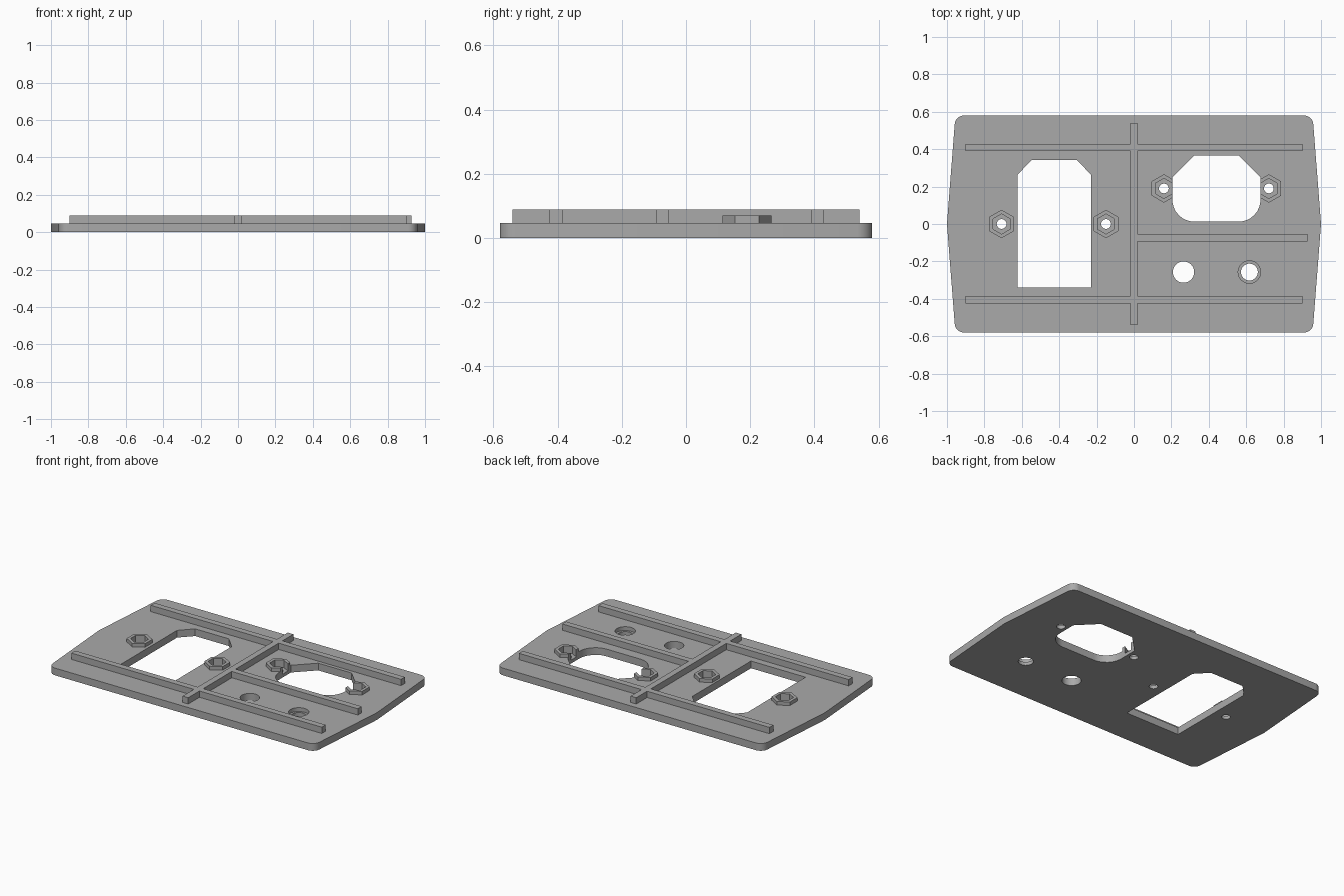
import bpy, bmesh
from math import sin, cos, pi, radians
from mathutils import Vector

PLATE_TOP, RIB_TOP, BOSS_TOP = 0.047, 0.088, 0.07
POCKET_FLOOR = 0.022

if "Cube" in bpy.data.objects:
    bpy.data.objects.remove(bpy.data.objects["Cube"], do_unlink=True)

grey = bpy.data.materials.new("panel_grey")
grey.use_nodes = True
grey.diffuse_color = (0.4, 0.4, 0.4, 1)
grey.node_tree.nodes["Principled BSDF"].inputs["Base Color"].default_value = (0.4, 0.4, 0.4, 1)


def prism(name, outline, z0, z1):
    """Upright solid from a counter-clockwise outline."""
    bm = bmesh.new()
    face = bm.faces.new([bm.verts.new((x, y, z0)) for x, y in outline])
    top = bmesh.ops.extrude_face_region(bm, geom=[face])["geom"]
    verts = [v for v in top if isinstance(v, bmesh.types.BMVert)]
    bmesh.ops.translate(bm, verts=verts, vec=(0, 0, z1 - z0))
    bmesh.ops.recalc_face_normals(bm, faces=bm.faces)
    mesh = bpy.data.meshes.new(name)
    bm.to_mesh(mesh)
    bm.free()
    mesh.materials.append(grey)
    obj = bpy.data.objects.new(name, mesh)
    bpy.context.collection.objects.link(obj)
    return obj


def ring(x, y, r, n):
    return [(x + r * cos(pi / 2 + 2 * pi * i / n), y + r * sin(pi / 2 + 2 * pi * i / n)) for i in range(n)]


def rect(x0, x1, y0, y1):
    return [(x0, y0), (x1, y0), (x1, y1), (x0, y1)]


def rounded(corners, steps=8):
    """Outline from (x, y, radius); radius 0 keeps the corner sharp."""
    out = []
    for i, (x, y, r) in enumerate(corners):
        p = Vector((x, y))
        if r == 0:
            out.append(p)
            continue
        a = (Vector(corners[i - 1][:2]) - p).normalized()
        b = (Vector(corners[(i + 1) % len(corners)][:2]) - p).normalized()
        half = a.angle(b) / 2
        centre = p + (a + b).normalized() * r / sin(half)
        start = p + a * r / (sin(half) / cos(half)) - centre
        end = p + b * r / (sin(half) / cos(half)) - centre
        for k in range(steps + 1):
            out.append(centre + start.lerp(end, k / steps).normalized() * r)
    return out


def combine(obj, other, operation):
    mod = obj.modifiers.new(operation.lower(), "BOOLEAN")
    mod.operation, mod.solver, mod.object = operation, "EXACT", other
    bpy.context.view_layer.objects.active = obj
    bpy.ops.object.modifier_apply(modifier=mod.name)


def discard(obj):
    bpy.data.objects.remove(obj, do_unlink=True)


def cut(targets, outline, z0=-0.1, z1=0.2):
    cutter = prism("cutter", outline, z0, z1)
    for t in targets:
        combine(t, cutter, "DIFFERENCE")
    discard(cutter)


# Base plate with bowed ends and rounded corners
plate = prism("base_plate", rounded([
    (-0.955, -0.58, 0.05), (0.955, -0.58, 0.05), (1, 0, 0),
    (0.955, 0.58, 0.05), (-0.955, 0.58, 0.05), (-1, 0, 0)]), 0, PLATE_TOP)

# Window openings
inlet_window = [(-0.623, -0.339), (-0.23, -0.339), (-0.23, 0.263), (-0.305, 0.342),
                (-0.548, 0.342), (-0.623, 0.263)]
outlet_window = rounded([(0.206, 0.013, 0.115), (0.676, 0.013, 0.115), (0.676, 0.25, 0),
                         (0.561, 0.366, 0), (0.321, 0.366, 0), (0.206, 0.25, 0)])
cut([plate], inlet_window)

# Hexagonal nut bosses with pocket and screw hole
bosses = {"left_inner_boss": (0.16, 0.19), "left_outer_boss": (0.721, 0.19),
          "right_outer_boss": (-0.708, 0), "right_inner_boss": (-0.15, 0)}
for name, (x, y) in bosses.items():
    boss = prism(name, ring(x, y, 0.076, 6), PLATE_TOP, BOSS_TOP)
    cut([plate, boss], ring(x, y, 0.0535, 6), POCKET_FLOOR)
    cut([plate], ring(x, y, 0.026, 24))
    if x > 0:
        cut([boss], outlet_window)
cut([plate], outlet_window)

# Round holes, the outer one stepped
cut([plate], ring(0.265, -0.257, 0.057, 40))
cut([plate], ring(0.617, -0.257, 0.06, 40), POCKET_FLOOR)
cut([plate], ring(0.617, -0.257, 0.045, 40))

# Stiffening ribs joined to the central spine
ribs = prism("stiffening_ribs", rect(-0.02, 0.02, -0.54, 0.54), PLATE_TOP, RIB_TOP)
for x0, x1, y in ((-0.9, 0.9, 0.409), (-0.9, 0.9, -0.405), (0, 0.927, -0.073)):
    rib = prism("rib", rect(x0, x1, y - 0.02, y + 0.02), PLATE_TOP, RIB_TOP)
    combine(ribs, rib, "UNION")
    discard(rib)

# Smooth the curved walls, keep the edges sharp
bpy.ops.object.select_all(action="DESELECT")
plate.select_set(True)
bpy.context.view_layer.objects.active = plate
bpy.ops.object.shade_smooth_by_angle(angle=radians(30))
